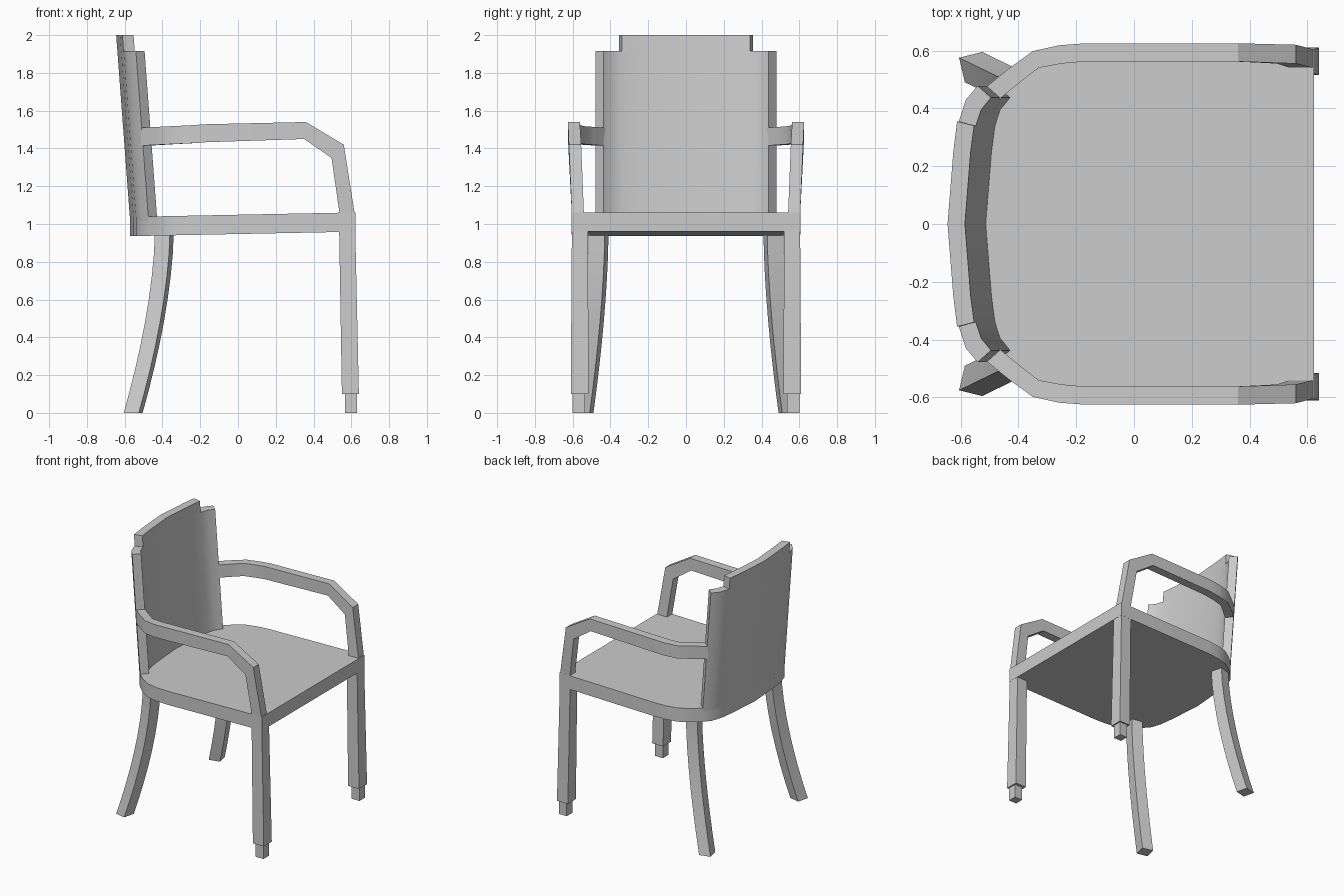
import bpy, bmesh

if "Cube" in bpy.data.objects:
    bpy.data.objects.remove(bpy.data.objects["Cube"])


def loft(name, rings, mirror=False):
    """Closed solid skinned through rings of equal point count."""
    bm = bmesh.new()
    loops = [[bm.verts.new(p) for p in r] for r in rings]
    n = len(loops[0])
    for a, b in zip(loops, loops[1:]):
        for i in range(n):
            j = (i + 1) % n
            bm.faces.new((a[i], a[j], b[j], b[i]))
    bm.faces.new(loops[0][::-1])
    bm.faces.new(loops[-1])
    bmesh.ops.recalc_face_normals(bm, faces=bm.faces)
    me = bpy.data.meshes.new(name)
    bm.to_mesh(me)
    bm.free()
    ob = bpy.data.objects.new(name, me)
    bpy.context.collection.objects.link(ob)
    if mirror:
        m = ob.modifiers.new("mirror", 'MIRROR')
        m.use_axis = (False, True, False)
        m.use_mirror_merge = False
    return ob


def both(half):
    """Extend a half outline (starting at y > 0) across the y = 0 plane."""
    return half + [(x, -y) for x, y in reversed(half) if y > 0]


def box_ring(x0, x1, y0, y1, z):
    return [(x0, y0, z), (x1, y0, z), (x1, y1, z), (x0, y1, z)]


# seat: rounded back outline, rising slightly to the front
seat = both([(.622, .605), (-.17, .605), (-.26, .597), (-.34, .578), (-.41, .535),
             (-.472, .479), (-.514, .43), (-.539, .355), (-.553, .25), (-.572, 0)])
loft("seat", [[(x, y, z + .02 * x) for x, y in seat] for z in (.947, 1.049)])

# backrest: curved panel leaning backwards, with a raised centre
outer = both([(-.472, .478), (-.513, .43), (-.537, .355), (-.55, .25), (-.57, 0)])
inner = both([(-.426, .437), (-.46, .395), (-.478, .34), (-.49, .25), (-.51, 0)])


def lean(plan, z):
    return [(x - .075 * (z - 1), y, z) for x, y in plan]


panel = outer + inner[::-1]
loft("backrest_panel", [lean(panel, .95), lean(panel, 1.917)])
crest = outer[2:-2] + inner[2:-2][::-1]
loft("backrest_crest", [lean(crest, 1.917), lean(crest, 2.0)])

# armrest: outer-top, inner-top, inner-bottom, outer-bottom per station
rings = []
for (xt, zt), (xb, zb), yi, yo in [((.62, 1.04), (.54, 1.04), .54, .604),
                                   ((.56, 1.42), (.495, 1.35), .555, .62),
                                   ((.36, 1.54), (.35, 1.45), .562, .625)]:
    rings.append([(xt, yo, zt), (xt, yi, zt), (xb, yi, zb), (xb, yo, zb)])
for (xo, yo), (xi, yi), z in [((-.17, .625), (-.17, .562), 1.528),
                              ((-.26, .618), (-.25, .555), 1.522),
                              ((-.35, .598), (-.33, .54), 1.518),
                              ((-.43, .54), (-.395, .49), 1.514),
                              ((-.513, .473), (-.468, .43), 1.51)]:
    rings.append([(xo, yo, z), (xi, yi, z), (xi, yi, z - .095), (xo, yo, z - .095)])
loft("armrest", rings, True)

# front legs with smaller feet
loft("front_leg", [box_ring(.535, .62, .52, .604, 1.0),
                   box_ring(.55, .64, .515, .61, .1)], True)
loft("front_foot", [box_ring(.566, .63, .535, .6, .11),
                    box_ring(.566, .63, .535, .6, 0)], True)

# back legs: turned square section sweeping out to the floor
foot = [(-.605, .575), (-.525, .595), (-.505, .51), (-.585, .49)]
rings = []
for i in range(9):
    z = .96 * i / 8
    s = 1 - (1 - i / 8) ** 1.65
    rings.append([(x + .165 * s, y - .08 * s, z) for x, y in foot])
loft("back_leg", rings, True)

# smooth curved surfaces, keep corners sharp
bpy.ops.object.select_all(action='SELECT')
bpy.context.view_layer.objects.active = bpy.data.objects["seat"]
bpy.ops.object.shade_smooth_by_angle()
